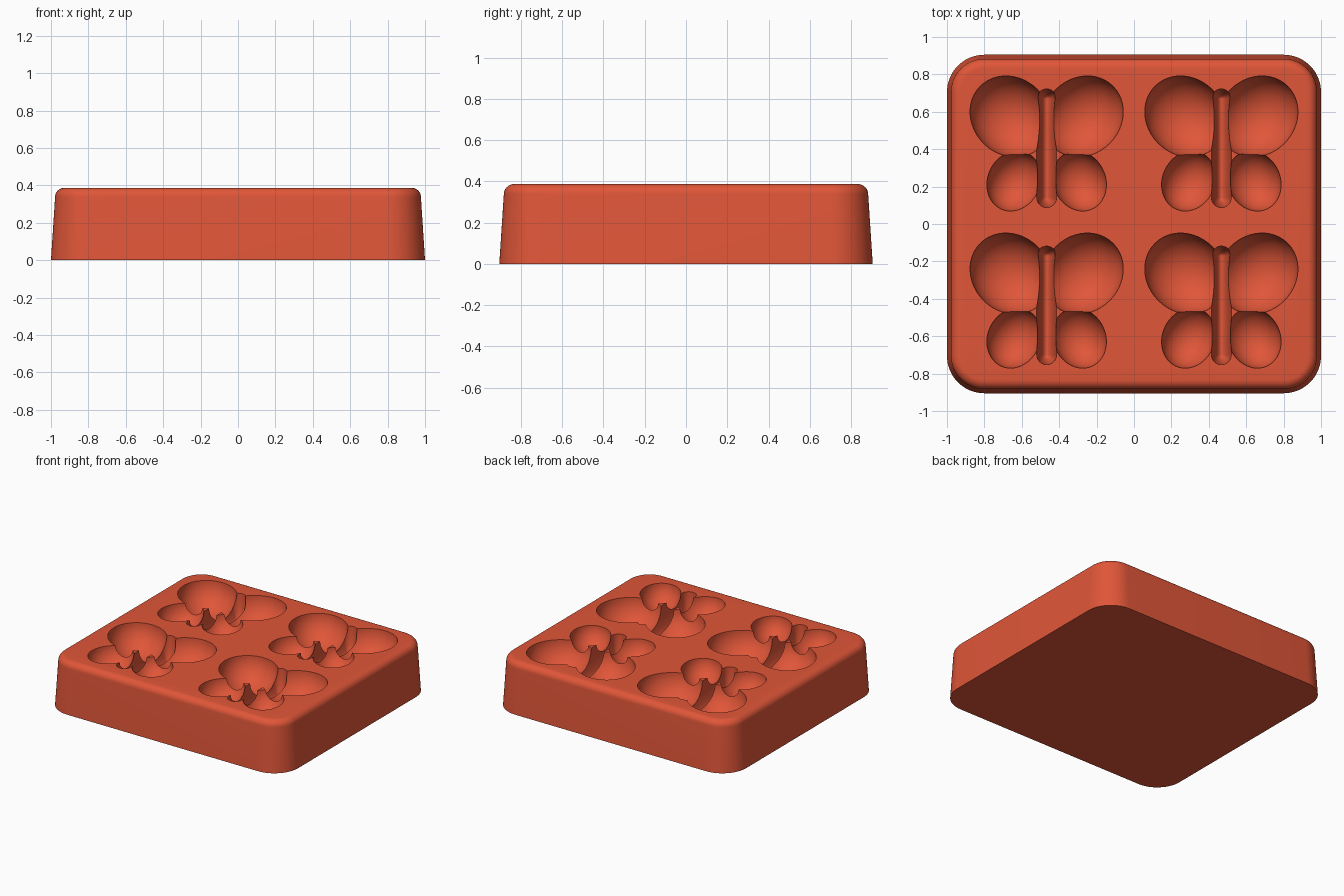
import bpy, bmesh, math
from mathutils import Matrix, Vector

if "Cube" in bpy.data.objects:
    bpy.data.objects.remove(bpy.data.objects["Cube"])

TOP = 0.387

# Terracotta silicone
mat = bpy.data.materials.new("terracotta_red")
mat.use_nodes = True
colour = (0.745, 0.093, 0.04, 1)
mat.diffuse_color = colour
mat.node_tree.nodes["Principled BSDF"].inputs["Base Color"].default_value = colour


def make_object(name, bm):
    bmesh.ops.recalc_face_normals(bm, faces=bm.faces)
    mesh = bpy.data.meshes.new(name)
    bm.to_mesh(mesh)
    bm.free()
    mesh.materials.append(mat)
    obj = bpy.data.objects.new(name, mesh)
    bpy.context.collection.objects.link(obj)
    return obj


def rounded_ring(bm, inset, z, radius=0.2, steps=16):
    """One rounded-rectangle loop of the block."""
    r = radius - inset
    ring = []
    for quarter, (sx, sy) in enumerate(((1, 1), (-1, 1), (-1, -1), (1, -1))):
        for i in range(steps + 1):
            a = (quarter + i / steps) * math.pi / 2
            ring.append(bm.verts.new((sx * (1 - radius) + r * math.cos(a),
                                      sy * (0.905 - radius) + r * math.sin(a), z)))
    return ring


# Tapered block with a rounded top rim
bm = bmesh.new()
profile = [(0, 0)]
fillet = 0.05
for i in range(9):
    a = math.pi / 2 * i / 8
    profile.append((0.022 + fillet * (1 - math.cos(a)), TOP - fillet + fillet * math.sin(a)))
rings = [rounded_ring(bm, *p) for p in profile]
for low, high in zip(rings, rings[1:]):
    for i in range(len(low)):
        j = (i + 1) % len(low)
        bm.faces.new((low[i], low[j], high[j], high[i]))
bm.faces.new(rings[0])
bm.faces.new(rings[-1])
mold = make_object("mold_block", bm)


def wing_cutter(x, y, size, angle):
    bm = bmesh.new()
    bmesh.ops.create_uvsphere(
        bm, u_segments=48, v_segments=32, radius=1,
        matrix=Matrix.Translation((x, y, TOP + 0.002))
        @ Matrix.Rotation(angle, 4, 'Z') @ Matrix.Diagonal((*size, 1)))
    return make_object("wing_cutter", bm)


def body_cutter(x, y, width, length, depth):
    # Hull of two stretched spheres makes a long rounded slot
    bm = bmesh.new()
    for end in (-1, 1):
        bmesh.ops.create_uvsphere(
            bm, u_segments=24, v_segments=24, radius=1,
            matrix=Matrix.Translation((x, y + end * (length - width), TOP + 0.002))
            @ Matrix.Diagonal((width, width, depth, 1)))
    points = [v.co.copy() for v in bm.verts]
    bm.free()
    bm = bmesh.new()
    for p in points:
        bm.verts.new(p)
    bmesh.ops.convex_hull(bm, input=bm.verts)
    bmesh.ops.delete(bm, geom=[v for v in bm.verts if not v.link_faces], context='VERTS')
    return make_object("body_cutter", bm)


# Four butterfly cavities: two wing pairs and a body slot each
cutters = []
for cx in (-0.467, 0.467):
    for cy in (-0.42, 0.42):
        for side in (-1, 1):
            cutters.append(wing_cutter(cx + side * 0.193, cy + 0.155,
                                       (0.229, 0.204, 0.2), side * math.radians(45)))
            cutters.append(wing_cutter(cx + side * 0.175, cy - 0.19,
                                       (0.165, 0.14, 0.15), side * math.radians(-65)))
        cutters.append(body_cutter(cx, cy - 0.015, 0.053, 0.317, 0.2))

bpy.ops.object.select_all(action='DESELECT')
bpy.context.view_layer.objects.active = mold
mold.select_set(True)
for cutter in cutters:
    cutter.hide_render = True
    mod = mold.modifiers.new("cavity", 'BOOLEAN')
    mod.operation = 'DIFFERENCE'
    mod.solver = 'EXACT'
    mod.object = cutter
    bpy.ops.object.modifier_apply(modifier=mod.name)
    bpy.data.objects.remove(cutter)

bpy.ops.object.shade_smooth_by_angle(angle=math.radians(30))
